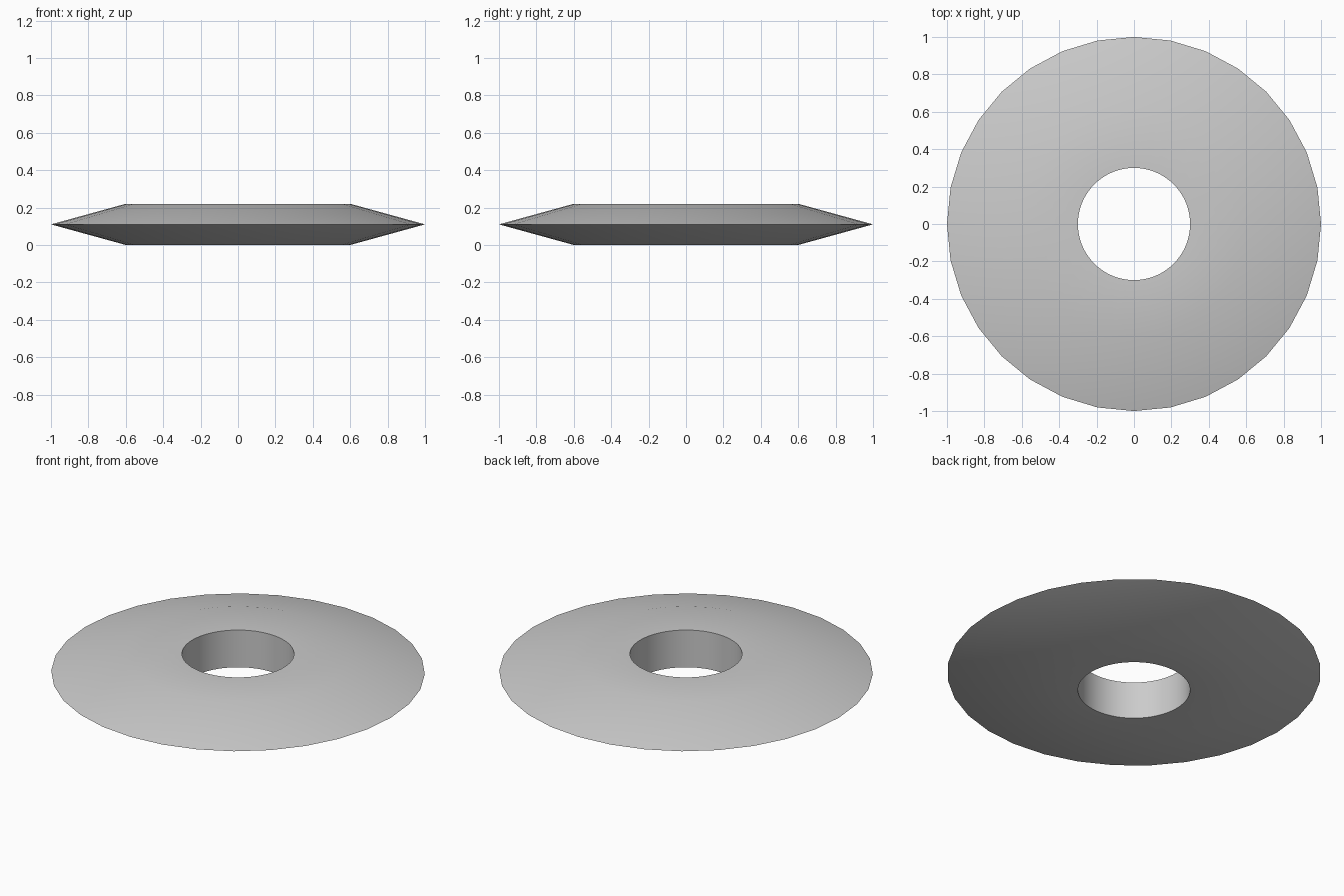
import bpy, bmesh, math

if "Cube" in bpy.data.objects:
    bpy.data.objects.remove(bpy.data.objects["Cube"])

SEG = 32          # sides of the outer rim
HEIGHT = 0.22
bm = bmesh.new()


def ring(radius, z, n):
    return [bm.verts.new((radius * math.cos(2 * math.pi * i / n),
                          radius * math.sin(2 * math.pi * i / n), z)) for i in range(n)]


def bridge(a, b):
    """Join two rings; ring b may have a multiple of ring a's vertices."""
    n, k = len(a), len(b) // len(a)
    for i in range(n):
        inner = [b[(i * k + j) % len(b)] for j in range(k, -1, -1)]
        bm.faces.new([a[i], a[(i + 1) % n]] + inner)


# Bevelled outer rim, flat top and bottom, round bore
rim = ring(1.0, HEIGHT / 2, SEG)
bores = []
for z in (HEIGHT, 0.0):
    shoulder = ring(0.6, z, SEG)
    bore = ring(0.3, z, SEG * 2)
    bridge(rim, shoulder)
    bridge(shoulder, bore)
    bores.append(bore)
bridge(*bores)
bmesh.ops.recalc_face_normals(bm, faces=bm.faces[:])

# Smooth everywhere except the crisp bore edges
for f in bm.faces:
    f.smooth = True
for e in bm.edges:
    e.smooth = e.calc_face_angle() < math.radians(60)

mesh = bpy.data.meshes.new("bevelled_disc")
bm.to_mesh(mesh)
bm.free()
disc = bpy.data.objects.new("bevelled_disc", mesh)
bpy.context.collection.objects.link(disc)
